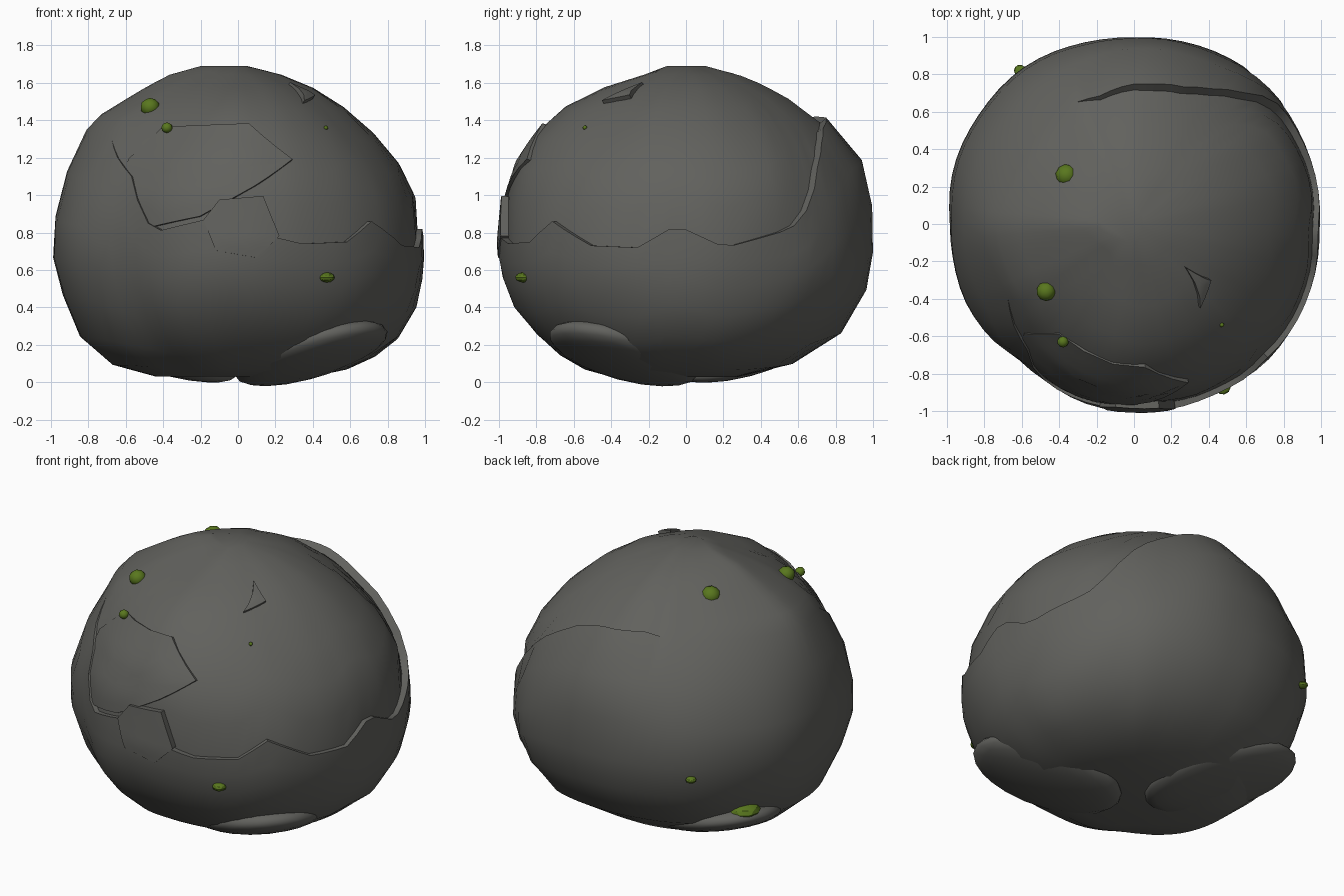
import bpy, bmesh, math
from mathutils import Vector, Matrix, noise

if "Cube" in bpy.data.objects:
    bpy.data.objects.remove(bpy.data.objects["Cube"])


def material(name, colour):
    mat = bpy.data.materials.new(name)
    mat.use_nodes = True
    mat.diffuse_color = (*colour, 1)
    mat.node_tree.nodes["Principled BSDF"].inputs["Base Color"].default_value = (*colour, 1)
    return mat


stone = material("grey stone", (0.12, 0.12, 0.11))
moss = material("moss green", (0.1, 0.185, 0.013))


def finish(bm, name, mat, angle=None):
    bmesh.ops.recalc_face_normals(bm, faces=bm.faces)
    mesh = bpy.data.meshes.new(name)
    bm.to_mesh(mesh)
    bm.free()
    mesh.materials.append(mat)
    ob = bpy.data.objects.new(name, mesh)
    bpy.context.collection.objects.link(ob)
    if angle:
        bpy.ops.object.select_all(action='DESELECT')
        ob.select_set(True)
        bpy.context.view_layer.objects.active = ob
        bpy.ops.object.shade_smooth_by_angle(angle=math.radians(angle))
    return ob


# Height, then reach towards -x, +x, -y, +y
PROFILE = [
    (0.03, 0.44, 0.4, 0.4, 0.28), (0.08, 0.65, 0.64, 0.58, 0.53),
    (0.2, 0.82, 0.83, 0.75, 0.78), (0.4, 0.91, 0.95, 0.92, 0.93),
    (0.6, 0.98, 1, 0.99, 1), (0.75, 1, 1, 1, 1),
    (1, 0.96, 0.97, 0.98, 0.99), (1.2, 0.88, 0.86, 0.91, 0.94),
    (1.4, 0.78, 0.68, 0.77, 0.77), (1.55, 0.54, 0.48, 0.56, 0.55),
    (1.64, 0.38, 0.27, 0.25, 0.34), (1.69, 0.2, 0.05, 0.1, 0.1)]

# Broken ledge: bearing, height, depth of the step
LEDGE = [
    (-180, 1.35, 0), (-150, 1.3, 0), (-130, 1.1, 0.02), (-118, 0.8, 0.03),
    (-100, 0.87, 0.03), (-80, 0.78, 0.04), (-70, 0.74, 0.03), (-55, 0.75, 0.03),
    (-45, 0.86, 0.03), (-30, 0.73, 0.03), (-15, 0.72, 0.03), (-3, 0.84, 0.03),
    (12, 0.72, 0.03), (34, 0.82, 0.04), (42, 0.95, 0.05), (48, 1.12, 0.05),
    (57, 1.25, 0.05), (70, 1.36, 0.05), (82, 1.41, 0.05), (105, 1.42, 0.03),
    (115, 1.4, 0), (180, 1.35, 0)]


def lookup(table, key):
    for lo, hi in zip(table, table[1:]):
        if key <= hi[0]:
            t = (key - lo[0]) / (hi[0] - lo[0])
            return [a + (b - a) * t for a, b in zip(lo, hi)][1:]
    return list(table[-1][1:])


def surface(bearing, z, lift=0.0):
    """Point on the boulder at a bearing in degrees and a height."""
    left, right, front, back = lookup(PROFILE, z)
    a = math.radians(bearing)
    c, s = math.cos(a), math.sin(a)
    rx, ry = (right if c > 0 else left), (back if s > 0 else front)
    slope = max(0, min(1, (z - 0.9) / 0.8))
    # Round at the waist, closer to a diamond at the crown
    p = 2 - (0.25 if c > 0 else 0.55) * min(1, slope * 1.33)
    r = (abs(c / rx) ** p + abs(s / ry) ** p) ** (-1 / p)
    # Slightly square waist with one worn front corner
    worn = 0.06 * max(0, math.cos(a + math.radians(130))) ** 20
    r *= 1 + (1 - slope) * (0.02 * abs(math.sin(2 * a)) - worn)
    r *= 1 + 0.015 * noise.noise(Vector((c * 2, s * 2, z * 2)))
    r += lift * (1 - slope * 0.4)
    return Vector((r * c, r * s, z + lift * slope))


# Boulder body: lofted columns with a step at the ledge
STEPS = [(i, row[0]) for i, row in enumerate(PROFILE)]
HEIGHTS = [(row[0], i) for i, row in enumerate(PROFILE)]
bm = bmesh.new()
columns = []
COUNT, LOWER, UPPER = 72, 7, 7
for i in range(COUNT):
    bearing = -180 + 360 * i / COUNT
    height, depth = lookup(LEDGE, bearing)
    cut = lookup(HEIGHTS, height)[0]
    top = len(PROFILE) - 1
    col = []
    for k in range(LOWER + 1):
        z = lookup(STEPS, cut * k / LOWER)[0]
        col.append(surface(bearing, z))
    for k in range(UPPER + 1):
        f = k / UPPER
        z = lookup(STEPS, cut + (top - cut) * f)[0]
        col.append(surface(bearing, z, -depth * (1 - f)))
    columns.append([bm.verts.new(p) for p in col])
for a, b in zip(columns, columns[1:] + columns[:1]):
    for k in range(len(a) - 1):
        bm.faces.new((a[k], b[k], b[k + 1], a[k + 1]))
bm.faces.new([c[0] for c in columns])
bm.faces.new([c[-1] for c in columns])
bmesh.ops.remove_doubles(bm, verts=bm.verts, dist=0.0005)
finish(bm, "boulder_body", stone, 40)


# Flakes: domed plates following the boulder
def flake(name, outline, lift):
    bm = bmesh.new()
    mid = [sum(p[i] for p in outline) / len(outline) for i in (0, 1)]
    pts = []
    for p, q in zip(outline, outline[1:] + outline[:1]):
        pts += [[p[j] + (q[j] - p[j]) * t for j in (0, 1)] for t in (0, 1 / 3, 2 / 3)]
    rings = []
    for f, h in ((0.25, lift), (0.5, lift), (0.75, lift), (0.97, lift), (1, -0.08)):
        rings.append([bm.verts.new(surface(mid[0] + (p[0] - mid[0]) * f,
                                           mid[1] + (p[1] - mid[1]) * f, h)) for p in pts])
    n = len(pts)
    for a, b in zip(rings, rings[1:]):
        for i in range(n):
            bm.faces.new((a[i], b[i], b[(i + 1) % n], a[(i + 1) % n]))
    bm.faces.new(rings[0])
    finish(bm, name, stone, 40)


flake("front_slab", [(-120, 0.82), (-102, 0.88), (-84, 1.05), (-70, 1.2), (-85, 1.4),
                     (-125, 1.38), (-136, 1.2), (-132, 0.95)], -0.012)
flake("front_plate", [(-101, 0.87), (-97, 0.7), (-84, 0.66), (-77, 0.78),
                      (-82, 1.0), (-96, 0.98)], 0.005)
flake("top_chip", [(-52, 1.5), (-36, 1.53), (-40, 1.6)], 0.006)


# Foot slabs: flattened lumps tilted up and outward under the boulder
def lump(name, centre, size, bearing, tilt, mat, detail, angle=None):
    bm = bmesh.new()
    bmesh.ops.create_icosphere(bm, subdivisions=detail, radius=1)
    m = (Matrix.Translation(centre) @ Matrix.Rotation(math.radians(bearing), 4, 'Z')
         @ Matrix.Rotation(math.radians(-tilt), 4, 'Y') @ Matrix.Diagonal((*size, 1)))
    bm.transform(m)
    finish(bm, name, mat, angle)


lump("front_foot_slab", (0.39, -0.33, 0.155), (0.46, 0.37, 0.11), -41, 18, stone, 3, 60)
lump("back_foot_slab", (-0.43, 0.28, 0.165), (0.47, 0.37, 0.1), 148, 17, stone, 3, 60)

# Mossy pebbles: position, radius, flatness
PEBBLES = [
    ((-0.47, -0.36, 1.47), 0.052, 0.95), ((-0.38, -0.63, 1.36), 0.03, 0.95),
    ((-0.36, 0.26, 1.54), 0.06, 0.95), ((0.475, -0.87, 0.56), 0.042, 0.65),
    ((0.47, -0.54, 1.36), 0.012, 0.95), ((-0.61, 0.82, 0.62), 0.032, 0.65),
    ((-0.73, 0.45, 0.32), 0.1, 0.5)]
for i, (spot, r, flat) in enumerate(PEBBLES):
    lump("moss_pebble_%d" % (i + 1), spot, (r, r, r * flat), i * 40, 0, moss, 2, 25)
